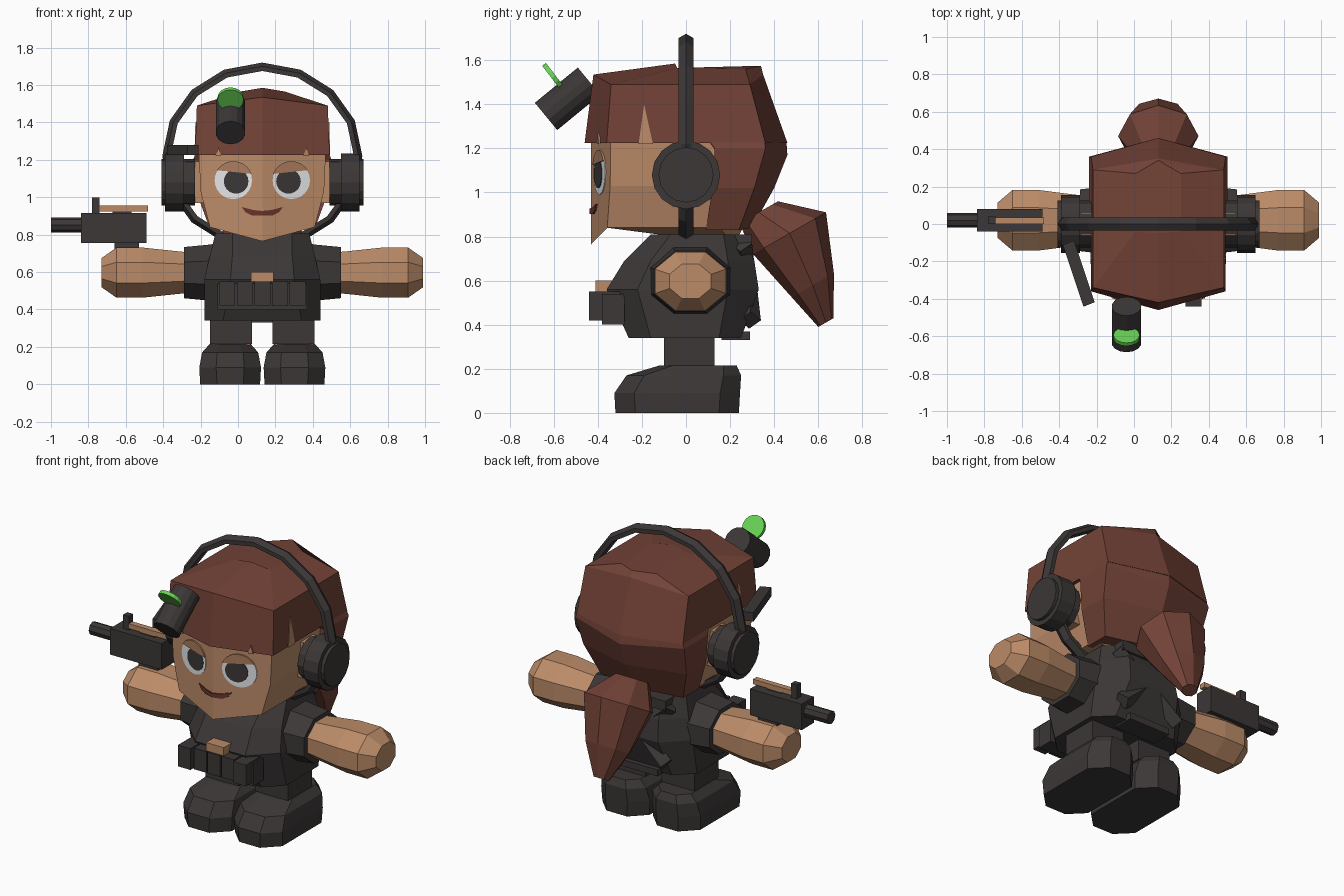
import bpy, bmesh, math
from mathutils import Vector

cube = bpy.data.objects.get("Cube")
if cube:
    bpy.data.objects.remove(cube, do_unlink=True)

CX = 0.13  # body centre line


def material(name, *rgb):
    m = bpy.data.materials.new(name)
    m.use_nodes = True
    col = (*rgb, 1)
    m.diffuse_color = col
    node = m.node_tree.nodes["Principled BSDF"]
    node.inputs["Base Color"].default_value = col
    node.inputs["Roughness"].default_value = 0.9
    return m


SKIN = material("skin", 0.50, 0.26, 0.14)
LID = material("eyelid", 0.40, 0.20, 0.11)
HAIR = material("hair brown", 0.17, 0.055, 0.038)
DARK = material("charcoal", 0.045, 0.038, 0.038)
WHITE = material("eye white", 0.78, 0.80, 0.82)
MOUTH = material("lip brown", 0.13, 0.035, 0.025)
GREEN = material("lens green", 0.14, 0.66, 0.09)


def finish(name, bm, mat):
    bmesh.ops.recalc_face_normals(bm, faces=bm.faces)
    me = bpy.data.meshes.new(name)
    bm.to_mesh(me)
    bm.free()
    me.materials.append(mat)
    ob = bpy.data.objects.new(name, me)
    bpy.context.collection.objects.link(ob)
    return ob


def loft(name, rings, mat, closed=False):
    """Skin a series of equal rings; coordinates are relative to the centre line."""
    bm = bmesh.new()
    rows = [[bm.verts.new((p[0] + CX, p[1], p[2])) for p in r] for r in rings]
    n = len(rows[0])
    pairs = list(zip(rows, rows[1:]))
    if closed:
        pairs.append((rows[-1], rows[0]))
    else:
        bm.faces.new(rows[0])
        bm.faces.new(rows[-1])
    for a, b in pairs:
        for i in range(n):
            j = (i + 1) % n
            bm.faces.new((a[i], a[j], b[j], b[i]))
    return finish(name, bm, mat)


def box(name, x, y, z, mat):
    ring = lambda h: [(x[0], y[0], h), (x[1], y[0], h), (x[1], y[1], h), (x[0], y[1], h)]
    return loft(name, [ring(z[0]), ring(z[1])], mat)


def rod(name, p, q, r, mat, n=12, r2=None):
    p, q = Vector(p), Vector(q)
    bm = bmesh.new()
    bmesh.ops.create_cone(bm, cap_ends=True, segments=n, radius1=r,
                          radius2=r if r2 is None else r2, depth=(q - p).length)
    ob = finish(name, bm, mat)
    ob.rotation_euler = (q - p).to_track_quat("Z", "Y").to_euler()
    ob.location = (p + q) / 2 + Vector((CX, 0, 0))
    return ob


def chamfered(cx, hw, y0, y1, z, c):
    """Horizontal rectangle with cut corners."""
    return [(cx - hw + c, y0, z), (cx + hw - c, y0, z), (cx + hw, y0 + c, z), (cx + hw, y1 - c, z),
            (cx + hw - c, y1, z), (cx - hw + c, y1, z), (cx - hw, y1 - c, z), (cx - hw, y0 + c, z)]


def ellipse(n, a, b, turn=0.0):
    return [(a * math.cos(turn + k * math.tau / n), b * math.sin(turn + k * math.tau / n))
            for k in range(n)]


def face_y(x):
    return -0.43 + 0.26 * abs(x)


def plate(name, pts, off, mat):
    """Thin panel that follows the slanted face."""
    return loft(name, [[(x, face_y(x) - off, z) for x, z in pts],
                       [(x, face_y(x) + 0.002, z) for x, z in pts]], mat)


# Torso
loft("torso", [chamfered(0, hw, y0, y1, z, c) for hw, y0, y1, z, c in (
    (0.31, -0.26, 0.25, 0.34, 0.10), (0.31, -0.36, 0.33, 0.56, 0.14),
    (0.28, -0.28, 0.31, 0.69, 0.12), (0.25, -0.16, 0.26, 0.81, 0.09))], DARK)
for s in (1, -1):
    rod("back_strap", (-0.2 * s, 0.25, 0.77), (0.2 * s, 0.29, 0.42), 0.05, DARK, 4)
box("back_flap", (-0.14, 0.14), (0.16, 0.29), (0.33, 0.37), DARK)
box("collar", (-0.2, 0.2), (0.1, 0.3), (0.75, 0.81), DARK)

# Belt pouches and buckle
for k in range(5):
    x = -0.23 + 0.094 * k
    front = -0.44 if k % 4 == 0 else -0.42
    box("pouch", (x, x + 0.085), (front, -0.3), (0.42, 0.55), DARK)
box("pouch_belt", (-0.24, 0.24), (-0.38, -0.28), (0.4, 0.54), DARK)
box("buckle", (-0.06, 0.06), (-0.41, -0.33), (0.55, 0.6), SKIN)

# Limbs, boots, ears and headset cups
for s in (1, -1):
    limb = lambda x, f: [(s * x, 0.02 + a * f, 0.597 + b * f)
                         for a, b in ellipse(8, 0.175, 0.145, math.pi / 8)]
    loft("arm", [limb(0.38, 0.8), limb(0.45, 0.85), limb(0.64, 1), limb(0.78, 1), limb(0.86, 0.58)], SKIN)
    loft("sleeve", [limb(0.2, 1.25), limb(0.28, 1.12), limb(0.42, 1.02)], DARK)
    box("leg", (s * 0.055, s * 0.28), (-0.1, 0.13), (0.215, 0.4), DARK)
    box("sock", (s * 0.065, s * 0.27), (-0.09, 0.12), (0.18, 0.225), SKIN)
    loft("boot", [chamfered(s * 0.172, hw, y0, y1, z, c) for hw, y0, y1, z, c in (
        (0.16, -0.32, 0.24, 0, 0.09), (0.165, -0.325, 0.245, 0.09, 0.09),
        (0.15, -0.27, 0.25, 0.17, 0.08), (0.11, -0.12, 0.23, 0.215, 0.06))], DARK)
    box("ear", (s * 0.3, s * 0.41), (-0.06, 0.06), (0.97, 1.19), SKIN)
    rod("ear_pad", (s * 0.36, 0, 1.08), (s * 0.43, 0, 1.08), 0.125, DARK)
    rod("ear_cup", (s * 0.42, 0, 1.08), (s * 0.52, 0, 1.08), 0.155, DARK, 16)
    rod("ear_cup_cap", (s * 0.52, 0, 1.08), (s * 0.54, 0, 1.08), 0.125, DARK, 16)

# Headset band and microphone arm
band = []
for k in range(16):
    t = k * math.tau / 16
    band.append([((0.49 + d) * math.sin(t), y, 1.22 + (0.455 + d) * math.cos(t)) for d, y in (
        (0, -0.035), (0.025, -0.035), (0.045, 0), (0.025, 0.035), (0, 0.035))])
loft("headset_band", band, DARK, closed=True)
mic = [[(x + a, y + a * 0.4, z) for a, z in ((-0.03, 1.225), (0.03, 1.225), (0.03, 1.28), (-0.03, 1.28))]
       for x, y in ((-0.48, -0.1), (-0.37, -0.43))]
loft("microphone_arm", mic, DARK)


def six(w, fy, fc, by, bc, z, zc):
    """Six-sided ring with a ridge at front and back."""
    return [(0, fc, zc), (w, fy, z), (w, by, z), (0, bc, zc), (-w, by, z), (-w, fy, z)]


# Head
loft("head", [six(w, face_y(w), -0.43, by, by + 0.07, z, zc) for w, by, z, zc in (
    (0.28, 0.15, 0.84, 0.765), (0.33, 0.28, 1.03, 1.02), (0.34, 0.28, 1.25, 1.25), (0.3, 0.25, 1.4, 1.42))], SKIN)

# Hair: upper cap with a peaked roof, and the back of the hair
loft("hair_cap", [six(0.36, -0.36, -0.46, 0.36, 0.46, 1.225, 1.225),
                  six(0.35, -0.34, -0.42, 0.29, 0.35, 1.49, 1.535)], HAIR)
roof = [(0, -0.42, 1.535), (0.35, -0.34, 1.49), (0.35, 0.29, 1.49), (0, 0.35, 1.535),
        (-0.35, 0.29, 1.49), (-0.35, -0.34, 1.49)]
peak = [(0, -0.05, 1.585), (0.12, -0.04, 1.565), (0.12, 0.27, 1.56), (0, 0.34, 1.575),
        (-0.12, 0.27, 1.56), (-0.12, -0.04, 1.565)]
loft("hair_roof", [roof, peak], HAIR)
loft("hair_back", [six(0.28, 0.09, 0.09, 0.24, 0.30, 0.83, 0.84),
                   six(0.35, 0.12, 0.12, 0.31, 0.40, 1.02, 1.02),
                   six(0.37, 0.13, 0.13, 0.36, 0.46, 1.2, 1.17),
                   six(0.355, 0.1, 0.1, 0.355, 0.455, 1.24, 1.24)], HAIR)

# Ponytail
tail = []
for y, z, half, wide in ((0.33, 0.91, 0.10, 0.10), (0.47, 0.815, 0.19, 0.215),
                         (0.575, 0.58, 0.11, 0.145), (0.635, 0.41, 0.04, 0.05)):
    tail.append([(a, y + b * 0.87, z + b * 0.5) for a, b in ellipse(8, wide, half)])
loft("ponytail", tail, HAIR)

# Fringe gaps, eyes and mouth
for s in (1, -1):
    gap = lambda x: [(s * x, -0.215, 1.22), (s * x, -0.15, 1.22), (s * (x - 0.005), -0.19, 1.4)]
    loft("side_fringe_gap", [gap(0.363), gap(0.355)], SKIN)
    slit = lambda o: [(s * x, -0.46 + 0.278 * x - o, z) for x, z in ((0.22, 1.22), (0.25, 1.22), (0.235, 1.27))]
    loft("front_fringe_gap", [slit(0.006), slit(-0.002)], SKIN)
    disc = lambda cx, cz, r, a0, a1, n: [
        (s * (cx + r * math.cos(math.radians(a0 + (a1 - a0) * k / n))),
         cz + r * math.sin(math.radians(a0 + (a1 - a0) * k / n))) for k in range(n + 1)]
    plate("eye_white", disc(0.155, 1.09, 0.1, 0, 345, 23), 0.004, WHITE)
    plate("pupil", disc(0.14, 1.085, 0.066, 0, 340, 17), 0.007, DARK)
    plate("eyelid", disc(0.155, 1.09, 0.103, 32, 160, 10), 0.0095, LID)
    plate("mouth", [(0, 0.927), (s * 0.05, 0.932), (s * 0.11, 0.948), (s * 0.09, 0.92),
                    (s * 0.055, 0.903), (0, 0.903)], 0.007, MOUTH)

# Night scope on the forehead with a flipped lens
rod("scope", (-0.17, -0.635, 1.345), (-0.17, -0.44, 1.505), 0.08, DARK, 14)
rod("scope_lens", (-0.17, -0.61, 1.519), (-0.17, -0.593, 1.532), 0.07, GREEN, 16)

# Blaster held above the right hand
box("blaster_body", (-0.97, -0.62), (-0.04, 0.08), (0.755, 0.915), DARK)
box("blaster_grip", (-0.79, -0.66), (-0.02, 0.06), (0.68, 0.76), DARK)
box("blaster_sight", (-0.91, -0.87), (0, 0.04), (0.91, 1.0), DARK)
box("blaster_rail", (-0.87, -0.61), (0, 0.036), (0.925, 0.955), SKIN)
box("rail_mount", (-0.8, -0.7), (0.005, 0.03), (0.91, 0.93), DARK)
rod("blaster_barrel", (-1.13, 0.02, 0.852), (-0.96, 0.02, 0.852), 0.04, DARK, 8)
